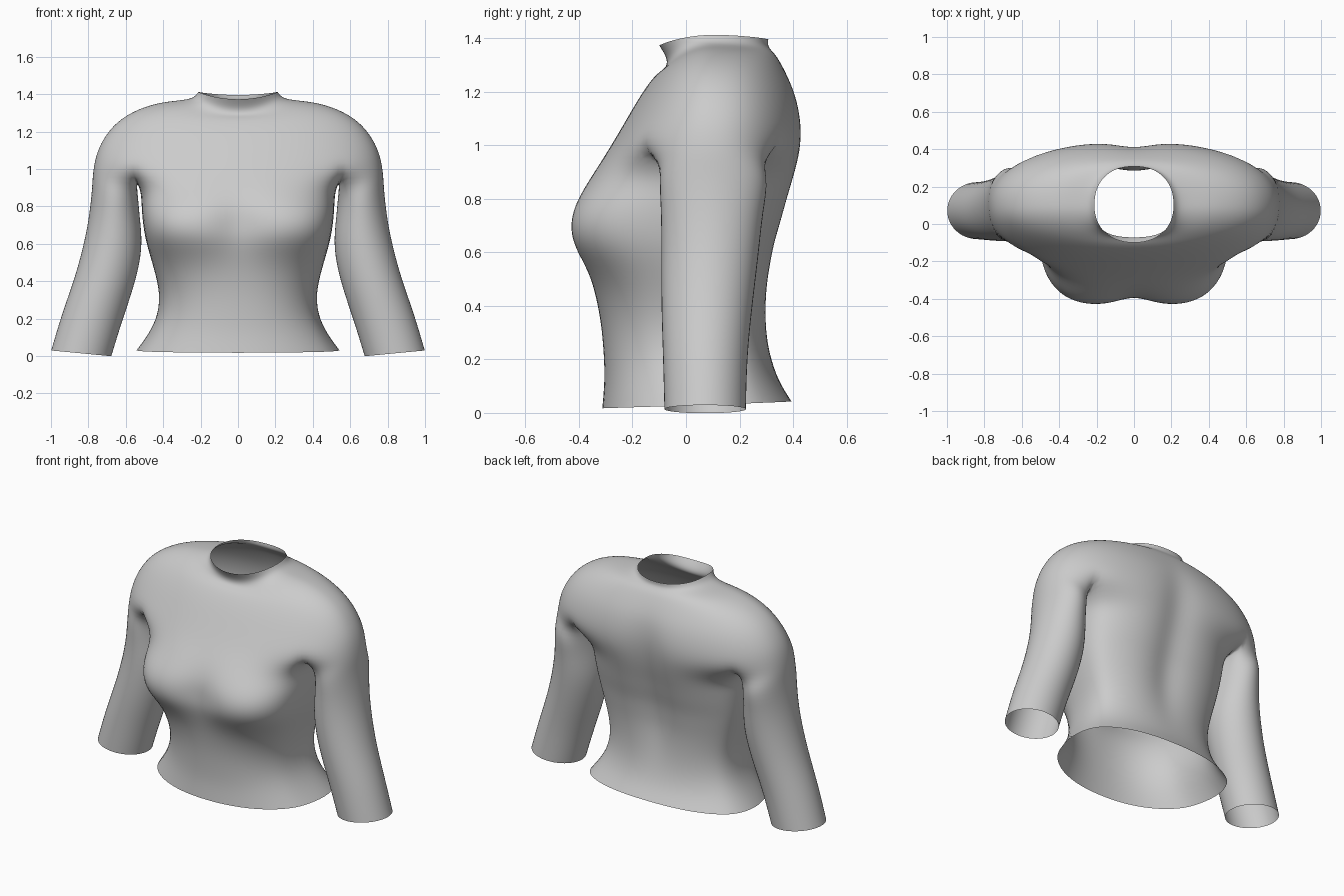
import bpy, bmesh
from math import sin, cos, pi, exp, radians

cube = bpy.data.objects.get("Cube")
if cube:
    bpy.data.objects.remove(cube, do_unlink=True)

MID = 0.1  # depth of the side seams

# Torso below the armpit: z, half width, front y, back y, front squareness
TORSO = [
    (0.03, 0.555, -0.315, 0.395, 2.2),
    (0.12, 0.485, -0.305, 0.345, 2.3),
    (0.22, 0.435, -0.308, 0.315, 2.4),
    (0.34, 0.425, -0.318, 0.308, 2.5),
    (0.46, 0.455, -0.345, 0.315, 2.7),
    (0.55, 0.480, -0.388, 0.33, 3.2),
    (0.63, 0.500, -0.437, 0.345, 3.8),
    (0.71, 0.512, -0.448, 0.37, 4.0),
    (0.79, 0.520, -0.425, 0.392, 3.6),
    (0.88, 0.525, -0.365, 0.42, 3.0),
]
# Chest, shoulders and collar: z front, z side, z back, half width, front y, back y
YOKE = [
    (0.98, 0.98, 0.98, 0.778, -0.292, 0.440),
    (1.08, 1.09, 1.08, 0.758, -0.232, 0.442),
    (1.17, 1.18, 1.18, 0.710, -0.180, 0.420),
    (1.23, 1.25, 1.25, 0.650, -0.140, 0.388),
    (1.265, 1.31, 1.30, 0.560, -0.110, 0.360),
    (1.28, 1.355, 1.335, 0.430, -0.088, 0.338),
    (1.295, 1.366, 1.355, 0.310, -0.072, 0.318),
    (1.325, 1.378, 1.372, 0.235, -0.070, 0.306),
    (1.372, 1.412, 1.395, 0.212, -0.100, 0.308),
]
# Sleeve from armpit to cuff: z inner, z outer, x inner, x outer, front y, back y
SLEEVE = [
    (0.86, 0.90, 0.530, 0.785, -0.105, 0.315),
    (0.74, 0.77, 0.520, 0.798, -0.095, 0.290),
    (0.58, 0.62, 0.500, 0.825, -0.095, 0.275),
    (0.38, 0.42, 0.545, 0.878, -0.095, 0.250),
    (0.19, 0.23, 0.612, 0.948, -0.088, 0.230),
    (-0.002, 0.03, 0.670, 1.006, -0.083, 0.226),
]


def outline(t, half, front, back, n_front, n_back):
    """Point of a squared oval; t runs from the front centre to the back centre."""
    n = n_front if t < pi / 2 else n_back
    s, c = abs(sin(t)), abs(cos(t))
    r = (s ** n + c ** n) ** (-1 / n)
    y = MID + (front - MID if t < pi / 2 else back - MID) * r * c
    return (half * r * s if 0.001 < t < pi - 0.001 else 0.0), y


def sculpt(x, y, z):
    """Hollow between the breasts and groove along the spine."""
    if y < MID:
        return y + 0.068 * exp(-(x / 0.11) ** 2 - ((z - 0.7) / 0.14) ** 2)
    return y - 0.052 * exp(-(x / 0.1) ** 2 - ((z - 0.75) / 0.42) ** 4)


bm = bmesh.new()


def bridge(a, b, closed=False):
    for i in range(len(a) if closed else len(a) - 1):
        j = (i + 1) % len(a)
        bm.faces.new((a[i], a[j], b[j], b[i]))


# Left half of the torso
front_angles = [radians(13 * i) for i in range(6)]
angles = front_angles + [pi / 2] + [pi - a for a in reversed(front_angles)]
torso = []
for k, (z, half, front, back, n) in enumerate(TORSO):
    ring = []
    for t in angles:
        x, y = outline(t, half, front, back, n, 2.4)
        hem = -0.013 * cos(t) if k == 0 else 0
        ring.append(bm.verts.new((x, sculpt(x, y, z), z + hem)))
    torso.append(ring)

# Yoke rings spanning chest and upper arm
yoke = []
for zf, zs, zb, half, front, back in YOKE:
    ring = []
    for i in range(21):
        t = pi * i / 20
        x, y = outline(t, half, front, back, 2.2, 2.3)
        z = zs + ((zf if t < pi / 2 else zb) - zs) * cos(t) ** 2
        ring.append(bm.verts.new((x, sculpt(x, y, z), z)))
    yoke.append(ring)

# Sleeve rings, index 5 outermost and index 11 innermost
sleeve = []
for zi, zo, xi, xo, front, back in SLEEVE:
    ring = []
    for k in range(12):
        a = radians(30 * (k - 5))
        u = (1 + cos(a)) / 2
        y = (front + back) / 2 + (back - front) / 2 * sin(a) * 1.03
        ring.append(bm.verts.new((xi + (xo - xi) * u, y, zi + (zo - zi) * u)))
    sleeve.append(ring)

# Join torso, sleeve and yoke around the armpit
armpit = bm.verts.new((0.53, MID, 0.915))
base = yoke[0]
for rings in (torso + [base[:6] + [armpit] + base[15:]], yoke):
    for low, high in zip(rings, rings[1:]):
        bridge(low, high)
arm_rings = [base[5:16] + [armpit]] + sleeve
for high, low in zip(arm_rings, arm_rings[1:]):
    bridge(low, high, closed=True)

mesh = bpy.data.meshes.new("shirt")
bm.to_mesh(mesh)
bm.free()
shirt = bpy.data.objects.new("shirt", mesh)
bpy.context.collection.objects.link(shirt)

# Plain cloth colour
cloth = bpy.data.materials.new("light_grey_cloth")
cloth.use_nodes = True
grey = (0.6, 0.6, 0.6, 1)
cloth.diffuse_color = grey
cloth.node_tree.nodes["Principled BSDF"].inputs["Base Color"].default_value = grey
mesh.materials.append(cloth)

# Mirror to the right half and smooth
mirror = shirt.modifiers.new("mirror", "MIRROR")
mirror.use_clip = True
mirror.merge_threshold = 0.0005
smooth = shirt.modifiers.new("smooth", "SUBSURF")
smooth.levels = smooth.render_levels = 2
mesh.polygons.foreach_set("use_smooth", [True] * len(mesh.polygons))
